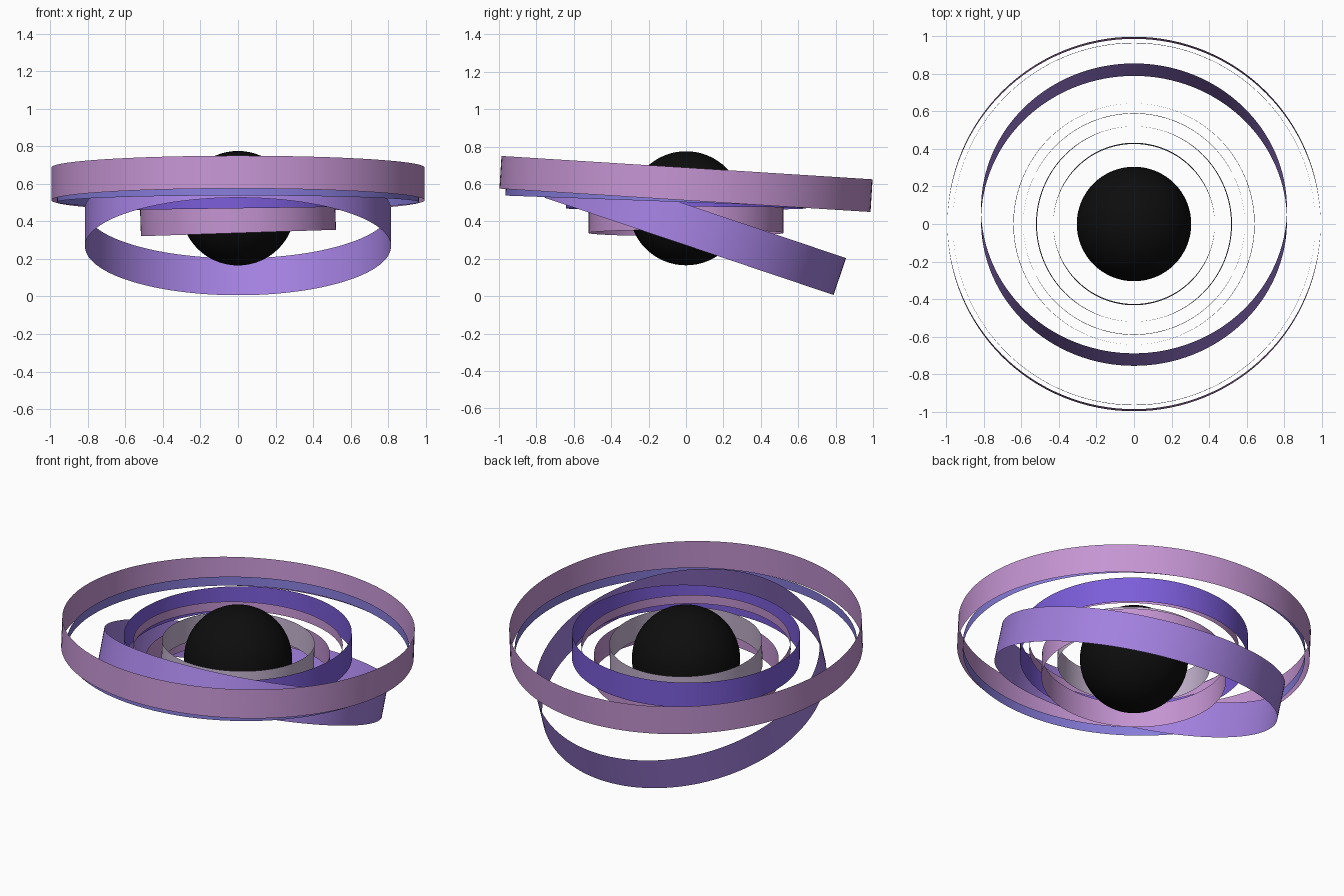
import bpy
from math import radians

if "Cube" in bpy.data.objects:
    bpy.data.objects.remove(bpy.data.objects["Cube"])


def paint(obj, name, rgb):
    mat = bpy.data.materials.new(name)
    mat.diffuse_color = (*rgb, 1)
    mat.use_nodes = True
    mat.node_tree.nodes["Principled BSDF"].inputs["Base Color"].default_value = mat.diffuse_color
    obj.data.materials.append(mat)
    bpy.ops.object.shade_smooth_by_angle(angle=radians(30))


# Open, paper-thin band with a small tilt (degrees about x and y)
def band(name, radius, height, centre, tilt_x, tilt_y, rgb):
    bpy.ops.mesh.primitive_cylinder_add(
        vertices=128, radius=radius, depth=height, end_fill_type='NOTHING',
        location=centre, rotation=(radians(tilt_x), radians(tilt_y), 0))
    obj = bpy.context.object
    obj.name = name
    paint(obj, name + "_colour", rgb)


# Dark core
bpy.ops.mesh.primitive_uv_sphere_add(segments=64, ring_count=32, radius=0.305,
                                     location=(0, 0, 0.47))
core = bpy.context.object
core.name = "core_sphere"
paint(core, "core_black", (0.004, 0.004, 0.004))

PINK = (0.56, 0.30, 0.65)
BLUE = (0.24, 0.20, 0.70)
VIOLET = (0.37, 0.22, 0.75)
INDIGO = (0.20, 0.11, 0.70)
GREY = (0.56, 0.46, 0.63)

# Bands from the outside inwards
band("outer_ring", 0.994, 0.175, (0, 0, 0.60), -3.6, 0, PINK)
band("outer_trim_ring", 0.965, 0.055, (0, 0, 0.53), -2.1, 0, BLUE)
band("tilted_ring", 0.815, 0.208, (0, 0.05, 0.365), -18.6, 0, VIOLET)
band("middle_ring", 0.642, 0.155, (0, 0, 0.547), 0, -0.8, INDIGO)
band("middle_trim_ring", 0.59, 0.055, (0, 0, 0.542), -2.5, 0, PINK)
band("lower_ring", 0.52, 0.15, (0, 0, 0.413), 0, -1.9, PINK)
band("inner_ring", 0.43, 0.15, (0, 0, 0.50), -2.5, 0, GREY)
